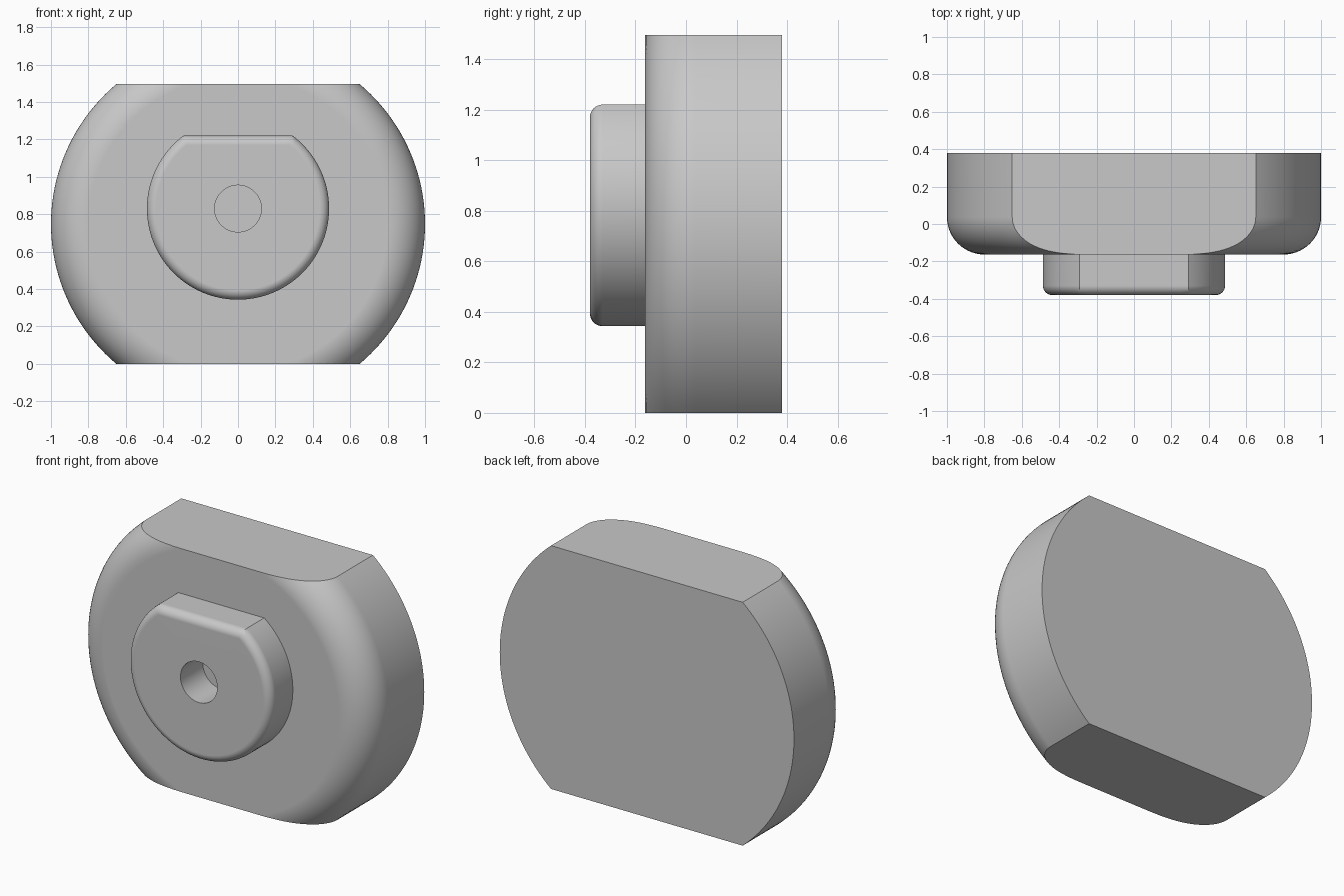
import bpy, bmesh, math

if "Cube" in bpy.data.objects:
    bpy.data.objects.remove(bpy.data.objects["Cube"])

grey = bpy.data.materials.new("light grey")
grey.diffuse_color = (0.58, 0.58, 0.58, 1)
grey.use_nodes = True
grey.node_tree.nodes["Principled BSDF"].inputs["Base Color"].default_value = grey.diffuse_color

BODY_Z, BOSS_Z = 0.7475, 0.83
FRONT, BACK, TIP = -0.163, 0.38, -0.38


def loft(bm, loops, closed=False):
    """Skin a stack of equal-count point loops; cap the ends or close the tube."""
    rings = [[bm.verts.new(p) for p in loop] for loop in loops]
    pairs = list(zip(rings, rings[1:]))
    if closed:
        pairs.append((rings[-1], rings[0]))
    else:
        bm.faces.new(rings[0])
        bm.faces.new(rings[-1])
    for a, b in pairs:
        n = len(a)
        for i in range(n):
            bm.faces.new((a[i], a[(i + 1) % n], b[(i + 1) % n], b[i]))


def finish(bm, name):
    bmesh.ops.recalc_face_normals(bm, faces=bm.faces)
    me = bpy.data.meshes.new(name)
    bm.to_mesh(me)
    bm.free()
    me.materials.append(grey)
    for p in me.polygons:
        p.use_smooth = True
    me.set_sharp_from_angle(angle=math.radians(30))
    ob = bpy.data.objects.new(name, me)
    bpy.context.collection.objects.link(ob)
    mod = ob.modifiers.new("flat_faces", 'WEIGHTED_NORMAL')
    mod.keep_sharp = True
    return ob


def fillet(radius, steps):
    """(inset, distance from the front) pairs of a quarter round, front first."""
    for i in range(steps + 1):
        a = math.pi / 2 * i / steps
        yield radius * (1 - math.sin(a)), radius * (1 - math.cos(a))


# body: rounded disc with the top and bottom sliced flat
def disc(r, y, n=160):
    return [(r * math.cos(2 * math.pi * i / n), y,
             BODY_Z + 0.985 * r * math.sin(2 * math.pi * i / n)) for i in range(n)]


bm = bmesh.new()
loft(bm, [disc(1 - d, FRONT + y) for d, y in fillet(0.2, 14)] + [disc(1, BACK)])
for z, s in ((0, -1), (2 * BODY_Z, 1)):
    res = bmesh.ops.bisect_plane(bm, geom=bm.verts[:] + bm.edges[:] + bm.faces[:],
                                 plane_co=(0, 0, z), plane_no=(0, 0, s), clear_outer=True)
    cut = [e for e in res["geom_cut"] if isinstance(e, bmesh.types.BMEdge)]
    bmesh.ops.edgeloop_fill(bm, edges=cut)
finish(bm, "body")


# boss: D-shaped ring with a rounded front rim and a round hole
def d_angles(r, h, arc=100, flat=20):
    a = math.asin(h / r)
    span = math.pi + 2 * a
    out = [math.pi - a + span * i / arc for i in range(arc)]
    return out + [a + (math.pi - 2 * a) * i / flat for i in range(flat)]


def d_loop(r, h, y):
    pts = []
    for t in d_angles(r, h):
        s = math.sin(t)
        q = min(r, h / s) if s > 1e-6 else r
        pts.append((q * math.cos(t), y, BOSS_Z + q * s))
    return pts


def hole(y, r=0.125):
    return [(r * math.cos(t), y, BOSS_Z + r * math.sin(t)) for t in d_angles(0.487, 0.39)]


bm = bmesh.new()
outer = [d_loop(0.487 - d, 0.39 - d, TIP + y) for d, y in fillet(0.05, 8)]
loft(bm, [hole(FRONT), hole(TIP)] + outer + [d_loop(0.487, 0.39, FRONT)], closed=True)
finish(bm, "boss")
